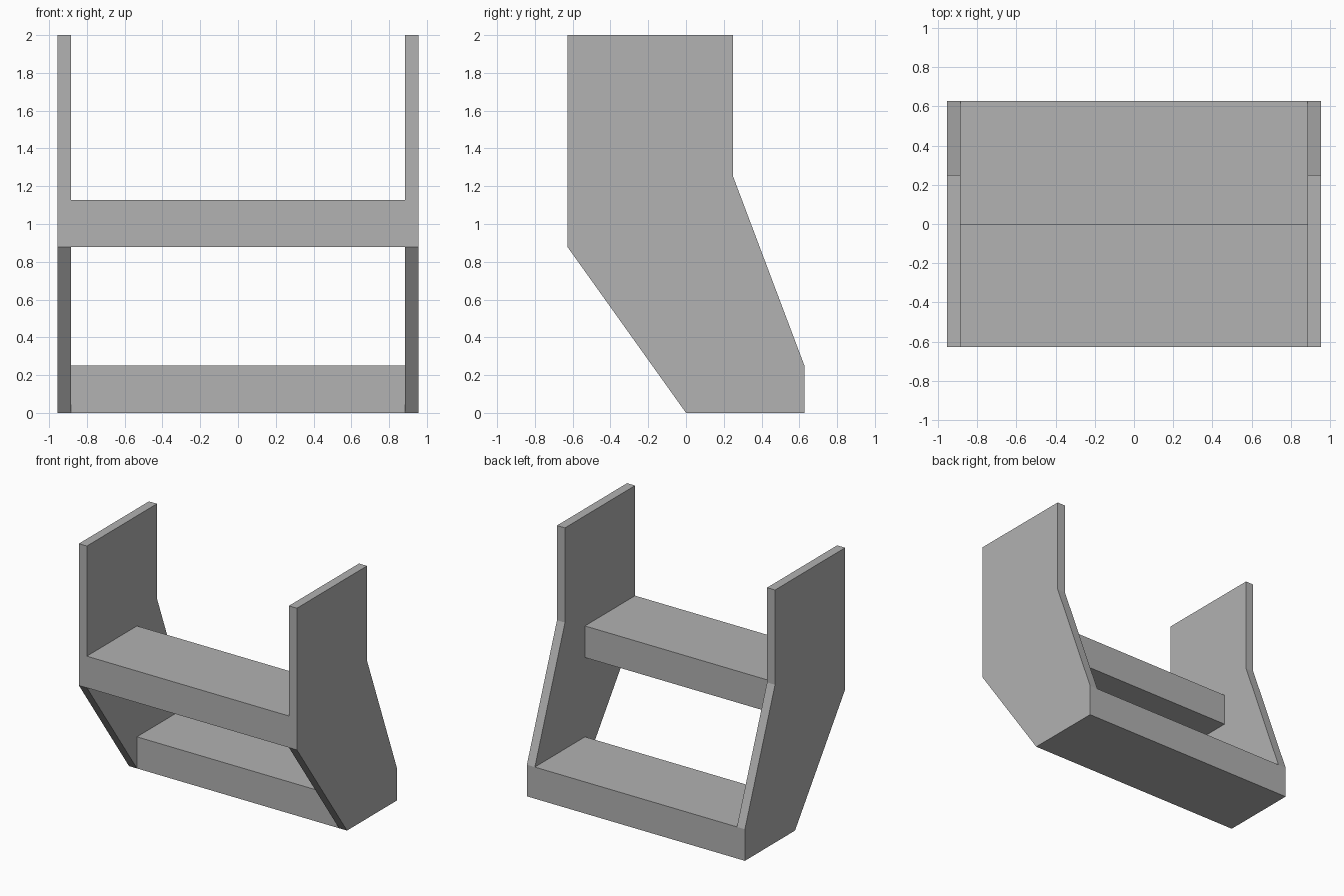
import bpy
import bmesh

cube = bpy.data.objects.get("Cube")
if cube:
    bpy.data.objects.remove(cube, do_unlink=True)

# Single grey finish
GREY = (0.445, 0.445, 0.445, 1.0)
grey = bpy.data.materials.new("plain grey")
grey.use_nodes = True
grey.diffuse_color = GREY
grey.node_tree.nodes["Principled BSDF"].inputs["Base Color"].default_value = GREY

HALF_WIDTH, INNER, DEPTH, STEP = 0.955, 0.885, 0.627, 0.25


def extrude_profile(name, profile, x0, x1):
    """Extrude a closed (y, z) outline along x from x0 to x1."""
    bm = bmesh.new()
    face = bm.faces.new([bm.verts.new((x0, y, z)) for y, z in profile])
    moved = bmesh.ops.extrude_face_region(bm, geom=[face])["geom"]
    verts = [v for v in moved if isinstance(v, bmesh.types.BMVert)]
    bmesh.ops.translate(bm, verts=verts, vec=(x1 - x0, 0, 0))
    bmesh.ops.recalc_face_normals(bm, faces=bm.faces)
    mesh = bpy.data.meshes.new(name)
    bm.to_mesh(mesh)
    bm.free()
    mesh.materials.append(grey)
    obj = bpy.data.objects.new(name, mesh)
    bpy.context.collection.objects.link(obj)
    return obj


def tread(name, y0, y1, z0):
    outline = [(y0, z0), (y1, z0), (y1, z0 + STEP), (y0, z0 + STEP)]
    return extrude_profile(name, outline, -INNER, INNER)


# Bent side panels
side = [(0, 0), (DEPTH, 0), (DEPTH, STEP), (0.25, 1.25),
        (0.25, 2), (-DEPTH, 2), (-DEPTH, 0.878)]
extrude_profile("left_side_panel", side, INNER, HALF_WIDTH)
extrude_profile("right_side_panel", side, -HALF_WIDTH, -INNER)

# Steps between the panels
tread("lower_step", 0, DEPTH, 0)
tread("upper_step", -DEPTH, 0, 0.878)
